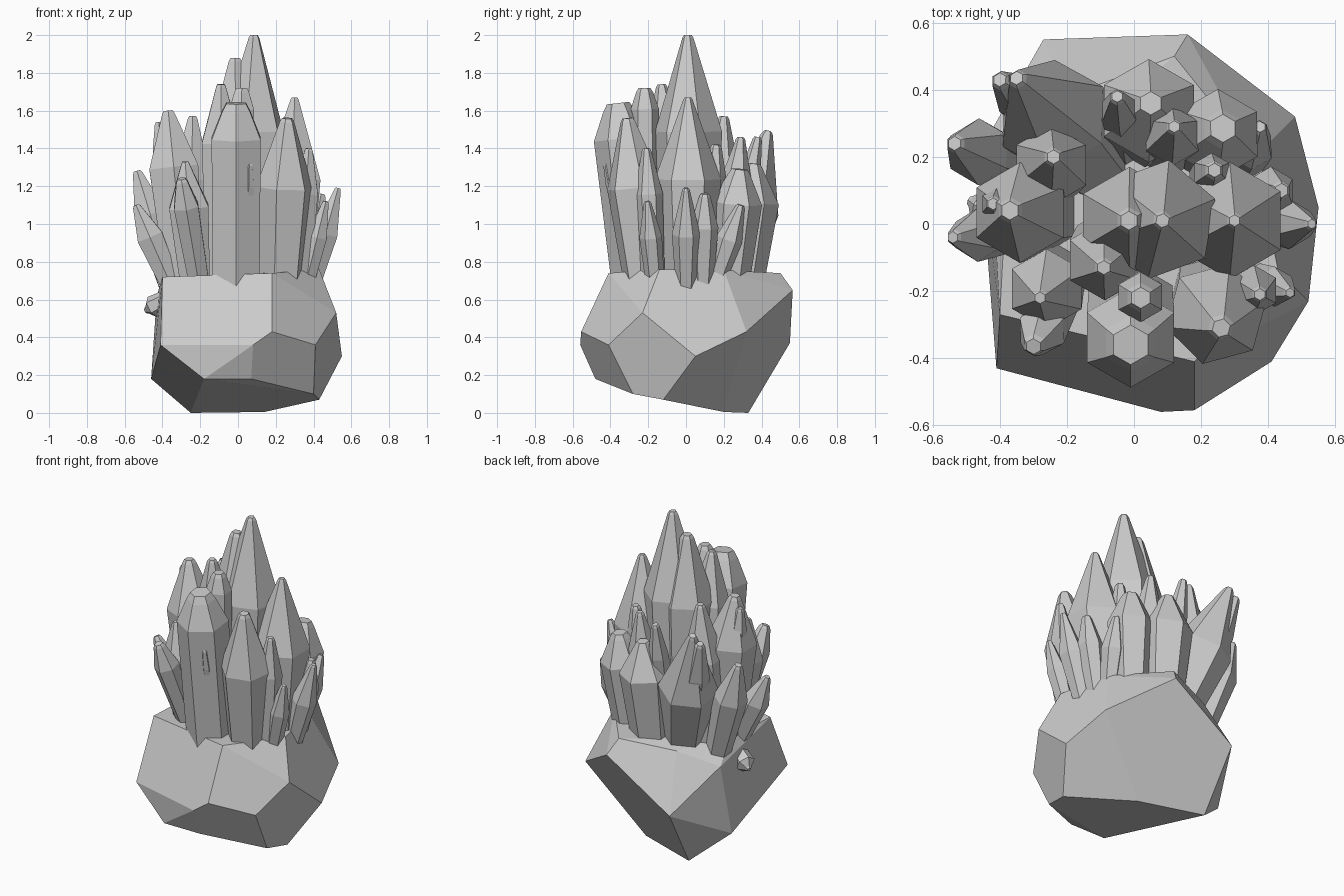
import bpy, bmesh, math
from mathutils import Vector


def finish(name, bm):
    bmesh.ops.recalc_face_normals(bm, faces=bm.faces)
    mesh = bpy.data.meshes.new(name)
    bm.to_mesh(mesh)
    bm.free()
    ob = bpy.data.objects.new(name, mesh)
    bpy.context.collection.objects.link(ob)
    return ob


# Faceted base rock, the hull of its corner points
corners = [
    (-.41, -.43, .36), (.08, -.56, .36), (.18, -.555, .43), (.41, -.41, .36),
    (-.18, -.48, .18), (.07, -.48, .18), (-.46, .2, .18),
    (-.25, .33, 0), (.14, .2, .005), (.40, -.28, .10),
    (.43, -.12, .07), (.55, .05, .30), (.52, -.23, .53), (.48, .32, .43),
    (.16, .565, .65), (-.27, .55, .37), (-.43, .27, .62), (.12, .5, .74),
    (-.40, -.27, .72), (.18, -.41, .74), (.43, -.14, .76), (.36, .2, .755),
    (-.38, .1, .72), (-.2, .38, .70),
]
bm = bmesh.new()
for c in corners:
    bm.verts.new(c)
bmesh.ops.convex_hull(bm, input=bm.verts[:])
loose = [v for v in bm.verts if not v.link_faces]
bmesh.ops.delete(bm, geom=loose, context='VERTS')
bmesh.ops.dissolve_limit(bm, angle_limit=math.radians(8), verts=bm.verts[:], edges=bm.edges[:])
finish("base_rock", bm)


def crystal(name, base, tip, r, shoulder, tip_r=.025, base_k=.8, roll=30):
    """Six-sided crystal: narrow foot, wide shoulder, tapered blunt tip."""
    b, t = Vector(base), Vector(tip)
    axis = t - b
    length = axis.length
    q = Vector((0, 0, 1)).rotation_difference(axis)
    cap = tip_r * .5
    rings = [(0, r * base_k), (shoulder * length, r), (length - cap, tip_r), (length, tip_r * .7)]
    bm = bmesh.new()
    loops = []
    for h, rad in rings:
        loops.append([bm.verts.new(b + q @ Vector((
            rad * math.cos(math.radians(roll + 60 * i)),
            rad * math.sin(math.radians(roll + 60 * i)), h))) for i in range(6)])
    for lo, hi in zip(loops, loops[1:]):
        for i in range(6):
            j = (i + 1) % 6
            bm.faces.new((lo[i], lo[j], hi[j], hi[i]))
    bm.faces.new(loops[0])
    bm.faces.new(loops[-1])
    return finish(name, bm)


# Large central spires
crystal("spire_main", (.05, .02, .5), (.085, .01, 2.0), .18, .66, .03, roll=20)
crystal("spire_twin", (-.01, .01, .5), (-.015, .01, 1.88), .16, .7, .04)
crystal("spire_left_front", (-.08, -.04, .5), (-.09, -.13, 1.74), .12, .75, .03)
crystal("spire_right", (.26, .01, .5), (.30, .01, 1.67), .175, .63, .025, .7)

# Front group
crystal("front_blunt", (-.01, -.24, .6), (-.01, -.36, 1.64), .15, .82, .085, .95)
crystal("front_peak", (.01, -.2, .6), (.02, -.22, 1.72), .075, .9, .045, .9)
crystal("front_right", (.22, -.2, .6), (.26, -.31, 1.56), .155, .62, .04, .75, 15)
crystal("front_left", (-.22, -.14, .6), (-.28, -.22, 1.33), .12, .67, .025, .7)
crystal("front_left_shard", (-.2, -.18, .65), (-.30, -.365, 1.24), .075, .75, .035)
crystal("front_nub", (.05, -.33, .9), (.06, -.42, 1.32), .03, .7, .02)

# Back group
crystal("back_blunt", (.03, .28, .6), (.05, .36, 1.32), .155, .72, .05, .75)
crystal("back_peak", (-.02, .2, .6), (-.05, .38, 1.46), .06, .75, .025)
crystal("back_right", (.21, .22, .6), (.265, .285, 1.29), .135, .74, .06, .75)
crystal("back_right_peak", (.1, .2, .6), (.12, .29, 1.46), .09, .7, .025)
crystal("back_leaning", (-.11, .18, .6), (-.35, .435, 1.49), .175, .55, .03, .7)
crystal("back_leaning_side", (-.19, .24, .65), (-.40, .43, 1.45), .075, .7, .03)

# Left group
crystal("left_main", (-.27, .02, .6), (-.37, .04, 1.60), .15, .7, .04, .75)
crystal("left_inner", (-.26, .13, .6), (-.24, .2, 1.57), .12, .65, .03)
crystal("left_outer_back", (-.33, .17, .6), (-.535, .24, 1.28), .10, .65, .03, .7)
crystal("left_outer", (-.33, -.02, .62), (-.54, -.04, 1.1), .08, .65, .025, .7)
crystal("left_spike", (-.36, .06, .8), (-.42, .06, 1.54), .05, .8, .025)
crystal("left_low_shard", (-.34, .0, .62), (-.49, .07, .54), .06, .75, .02)

# Right group
crystal("right_spike", (.32, -.17, .6), (.375, -.21, 1.40), .075, .7, .025)
crystal("right_low_front", (.35, -.16, .65), (.465, -.205, 1.12), .06, .6, .02)
crystal("right_outer", (.38, .0, .65), (.53, .0, 1.19), .075, .55, .02, .7)
crystal("right_low_back", (.35, .09, .65), (.44, .1, 1.16), .075, .65, .03, .7)
crystal("right_back_leaning", (.31, .14, .65), (.375, .29, 1.1), .07, .6, .025, .7)
crystal("right_back_spike", (.2, .12, .6), (.24, .16, 1.42), .06, .8, .03)
